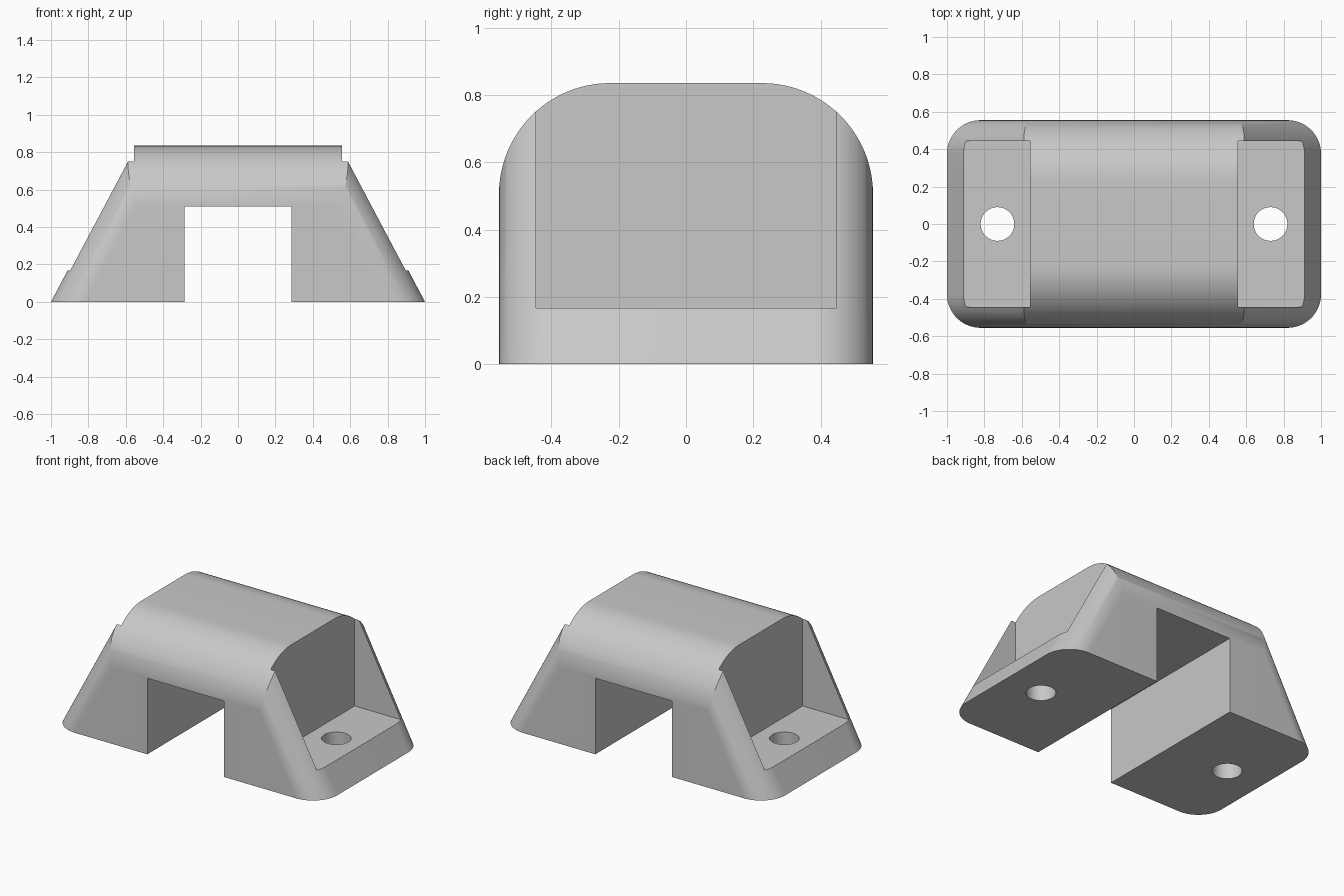
import bpy, bmesh, math

cube = bpy.data.objects.get("Cube")
if cube:
    bpy.data.objects.remove(cube, do_unlink=True)

# Main dimensions
HALF_Y, HEIGHT, TAPER = 0.555, 0.835, 0.53
CORNER_R, TOP_R = 0.18, 0.33

grey = bpy.data.materials.new("light grey")
grey.use_nodes = True
colour = (0.58, 0.58, 0.58, 1)
grey.diffuse_color = colour
grey.node_tree.nodes["Principled BSDF"].inputs["Base Color"].default_value = colour


def arc(cx, cy, r, start, end, steps=24):
    angles = [math.radians(start + (end - start) * i / steps) for i in range(steps + 1)]
    return [(cx + r * math.cos(a), cy + r * math.sin(a)) for a in angles]


def loft(name, ring_a, ring_b):
    """Closed solid between two matching outlines."""
    bm = bmesh.new()
    a = [bm.verts.new(p) for p in ring_a]
    b = [bm.verts.new(p) for p in ring_b]
    n = len(a)
    bm.faces.new(a[::-1])
    bm.faces.new(b)
    for i in range(n):
        j = (i + 1) % n
        bm.faces.new((a[i], a[j], b[j], b[i]))
    bmesh.ops.recalc_face_normals(bm, faces=bm.faces)
    mesh = bpy.data.meshes.new(name)
    bm.to_mesh(mesh)
    bm.free()
    obj = bpy.data.objects.new(name, mesh)
    bpy.context.collection.objects.link(obj)
    mesh.materials.append(grey)
    return obj


def box(name, x0, x1, y, z0, z1):
    outline = [(x0, -y), (x1, -y), (x1, y), (x0, y)]
    return loft(name, [(*p, z0) for p in outline], [(*p, z1) for p in outline])


def combine(target, tool, operation):
    tool.hide_render = True
    mod = target.modifiers.new(tool.name, "BOOLEAN")
    mod.operation, mod.object, mod.solver = operation, tool, "EXACT"
    bpy.context.view_layer.objects.active = target
    bpy.ops.object.modifier_apply(modifier=mod.name)
    bpy.data.objects.remove(tool, do_unlink=True)


def rounded_plan(z):
    """Rounded rectangle that shortens with height."""
    cx, cy = 1 - TAPER * z - CORNER_R, HALF_Y - CORNER_R
    points = []
    for i, (sx, sy) in enumerate([(1, 1), (-1, 1), (-1, -1), (1, -1)]):
        points += arc(sx * cx, sy * cy, CORNER_R, 90 * i, 90 * i + 90)
    return [(x, y, z) for x, y in points]


# Tapered body with rounded upright corners
body = loft("bracket_body", rounded_plan(0), rounded_plan(0.9))

# Rounded long top edges
side = HALF_Y + 0.0005
cy, cz = side - TOP_R, HEIGHT - TOP_R
profile = [(side, -0.1)] + arc(cy, cz, TOP_R, 0, 90) + arc(-cy, cz, TOP_R, 90, 180) + [(-side, -0.1)]
combine(body, loft("top_profile", [(-1.2, *p) for p in profile], [(1.2, *p) for p in profile]), "INTERSECT")

# Slot through the middle
combine(body, box("slot", -0.285, 0.285, 1, -0.1, 0.51), "DIFFERENCE")

# End pockets with a screw hole in each foot
for s in (-1, 1):
    x0, x1 = sorted((s * 0.555, s * 1.2))
    combine(body, box("pocket", x0, x1, 0.445, 0.167, 1.1), "DIFFERENCE")
    circle = arc(s * 0.73, 0, 0.09, 0, 360, 48)[:-1]
    combine(body, loft("hole", [(*p, -0.1) for p in circle], [(*p, 0.3) for p in circle]), "DIFFERENCE")

bpy.ops.object.select_all(action="DESELECT")
body.select_set(True)
bpy.context.view_layer.objects.active = body
bpy.ops.object.shade_smooth_by_angle(angle=math.radians(25))
